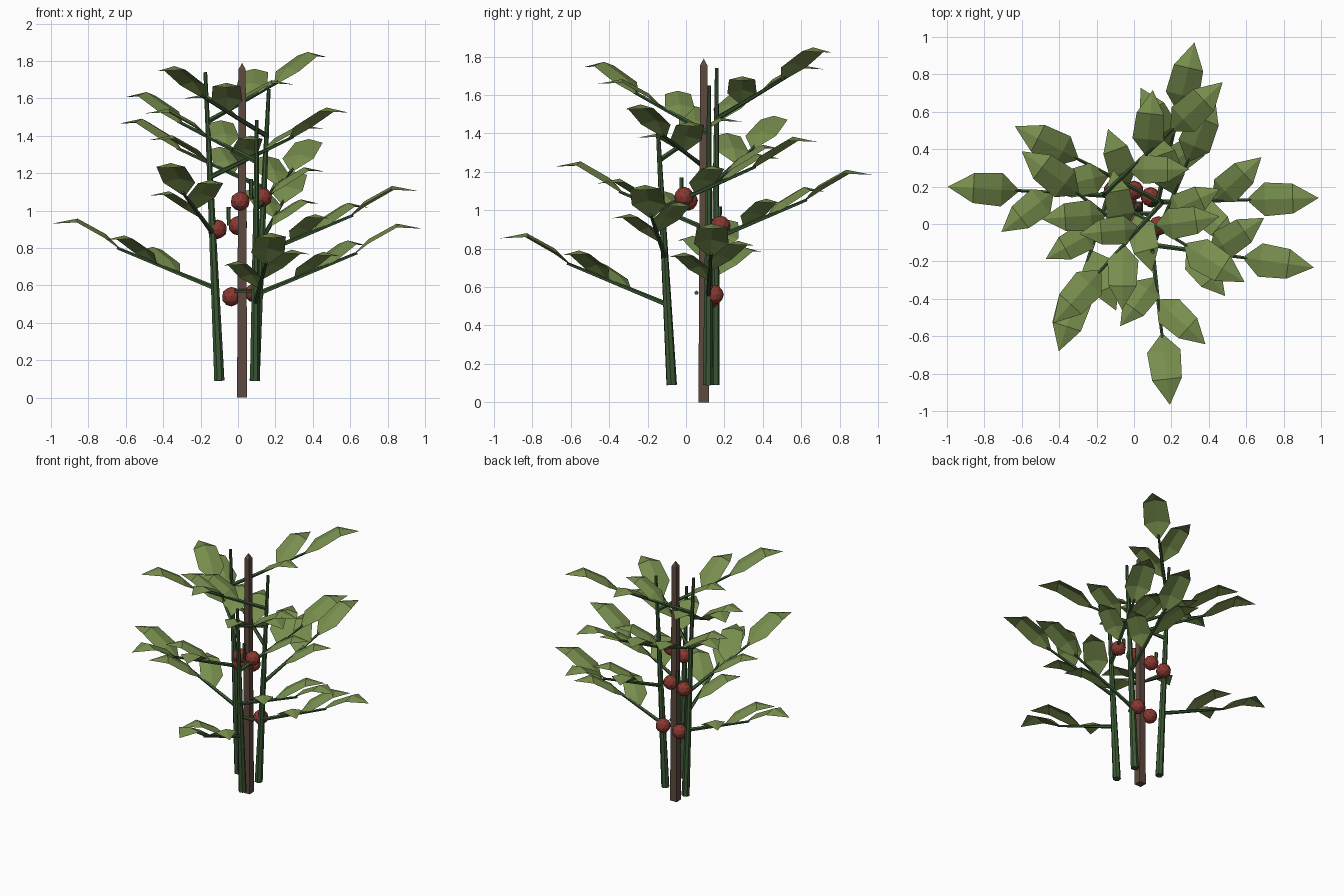
import bpy, bmesh
from math import radians
from mathutils import Vector, Matrix

if "Cube" in bpy.data.objects:
    bpy.data.objects.remove(bpy.data.objects["Cube"])


def material(name, rgb):
    m = bpy.data.materials.new(name)
    m.diffuse_color = (*rgb, 1)
    m.use_nodes = True
    m.node_tree.nodes["Principled BSDF"].inputs["Base Color"].default_value = m.diffuse_color
    return m


LEAF = material("leaf_green", (0.185, 0.27, 0.075))
STEM = material("stem_green", (0.045, 0.10, 0.035))
WOOD = material("wood", (0.11, 0.068, 0.05))
RED = material("fruit_red", (0.25, 0.04, 0.03))


def finish(name, bm, mat):
    me = bpy.data.meshes.new(name)
    bm.to_mesh(me)
    bm.free()
    me.materials.append(mat)
    ob = bpy.data.objects.new(name, me)
    bpy.context.collection.objects.link(ob)
    return ob


def rod(bm, a, b, r1, r2, sides=6):
    a, b = Vector(a), Vector(b)
    d = b - a
    mat = Matrix.Translation((a + b) / 2) @ d.to_track_quat('Z', 'Y').to_matrix().to_4x4()
    bmesh.ops.create_cone(bm, cap_ends=True, segments=sides, radius1=r1,
                          radius2=r2, depth=d.length, matrix=mat)


# Leaf stations: distance, height of midrib, half width
LEAF_PROFILE = [(0, 0, .012), (.085, .085, .09), (.235, .167, .08), (.374, .14, 0)]


def leaf(bm, mat):
    rows = []
    for x, z, w in LEAF_PROFILE:
        pts = [(x, 0, z)] if w == 0 else [(x, w, z - .25 * w), (x, 0, z), (x, -w, z - .25 * w)]
        rows.append([bm.verts.new(mat @ Vector(p)) for p in pts])
    for a, b in zip(rows, rows[1:]):
        for i in range(2):
            if len(b) == 1:
                bm.faces.new((a[i], a[i + 1], b[0]))
            else:
                bm.faces.new((a[i], a[i + 1], b[i + 1], b[i]))


# Square stake with a pointed top
bm = bmesh.new()
rows = []
for z, h in ((0, .027), (1.755, .019)):
    rows.append([bm.verts.new((.022 + sx * h, .092 + sy * h, z))
                 for sx, sy in ((-1, -1), (1, -1), (1, 1), (-1, 1))])
tip = bm.verts.new((.022, .092, 1.79))
bm.faces.new(rows[0][::-1])
for i in range(4):
    j = (i + 1) % 4
    bm.faces.new((rows[0][i], rows[0][j], rows[1][j], rows[1][i]))
    bm.faces.new((rows[1][i], rows[1][j], tip))
finish("stake", bm, WOOD)

# Stems: foot, top, heading of the lowest branch
STEMS = {
    "left": ((-.10, .147, .09), (-.175, .16, 1.74), 176.8),
    "right": ((.09, .115, .09), (.165, .12, 1.65), 1.5),
    "front": ((.09, -.075, .09), (.10, -.15, 1.485), -83.5),
}
for side, (foot, top, heading) in STEMS.items():
    foot, top = Vector(foot), Vector(top)
    bm = bmesh.new()
    rod(bm, foot, top, .028, .010, 7)
    finish(side + "_stem", bm, STEM)

    # Four branches spiral up each stem, each with three leaves
    for k in range(4):
        base = foot.lerp(top, .3 + .18 * k)
        m = Matrix.Translation(base) @ Matrix.Rotation(radians(heading + 75.5 * k), 4, 'Z')
        stalk_end = Vector((.525, 0, .215))
        bm = bmesh.new()
        rod(bm, m @ Vector((0, 0, 0)), m @ stalk_end, .014, .008, 5)
        finish(f"{side}_branch_{k + 1}", bm, STEM)

        bm = bmesh.new()
        for t, turn, size in ((.955, 0, 1), (.6, 41, .92), (.37, -43, .85)):
            leaf(bm, m @ Matrix.Translation(stalk_end * t)
                 @ Matrix.Rotation(radians(turn), 4, 'Z') @ Matrix.Scale(size, 4))
        finish(f"{side}_leaves_{k + 1}", bm, LEAF)

# Fruit trusses: stalk ends, two fruit centres
TRUSSES = {
    "low": ((.09, .055, .57), (-.02, .055, .57), ((-.035, .125, .54), (.088, .145, .56))),
    "middle": ((-.05, .175, 1.02), (-.05, .175, .92), ((-.11, .18, .90), (0, .18, .92))),
    "high": ((.07, -.025, 1.17), (.07, -.025, 1.06), ((.012, .01, 1.05), (.13, -.01, 1.07))),
}
for name, (start, end, fruits) in TRUSSES.items():
    bm = bmesh.new()
    rod(bm, start, end, .012, .010, 5)
    finish(name + "_truss_stalk", bm, STEM)
    for i, c in enumerate(fruits):
        bm = bmesh.new()
        bmesh.ops.create_icosphere(bm, subdivisions=2, radius=.052, matrix=Matrix.Translation(c))
        finish(f"{name}_fruit_{i + 1}", bm, RED)
